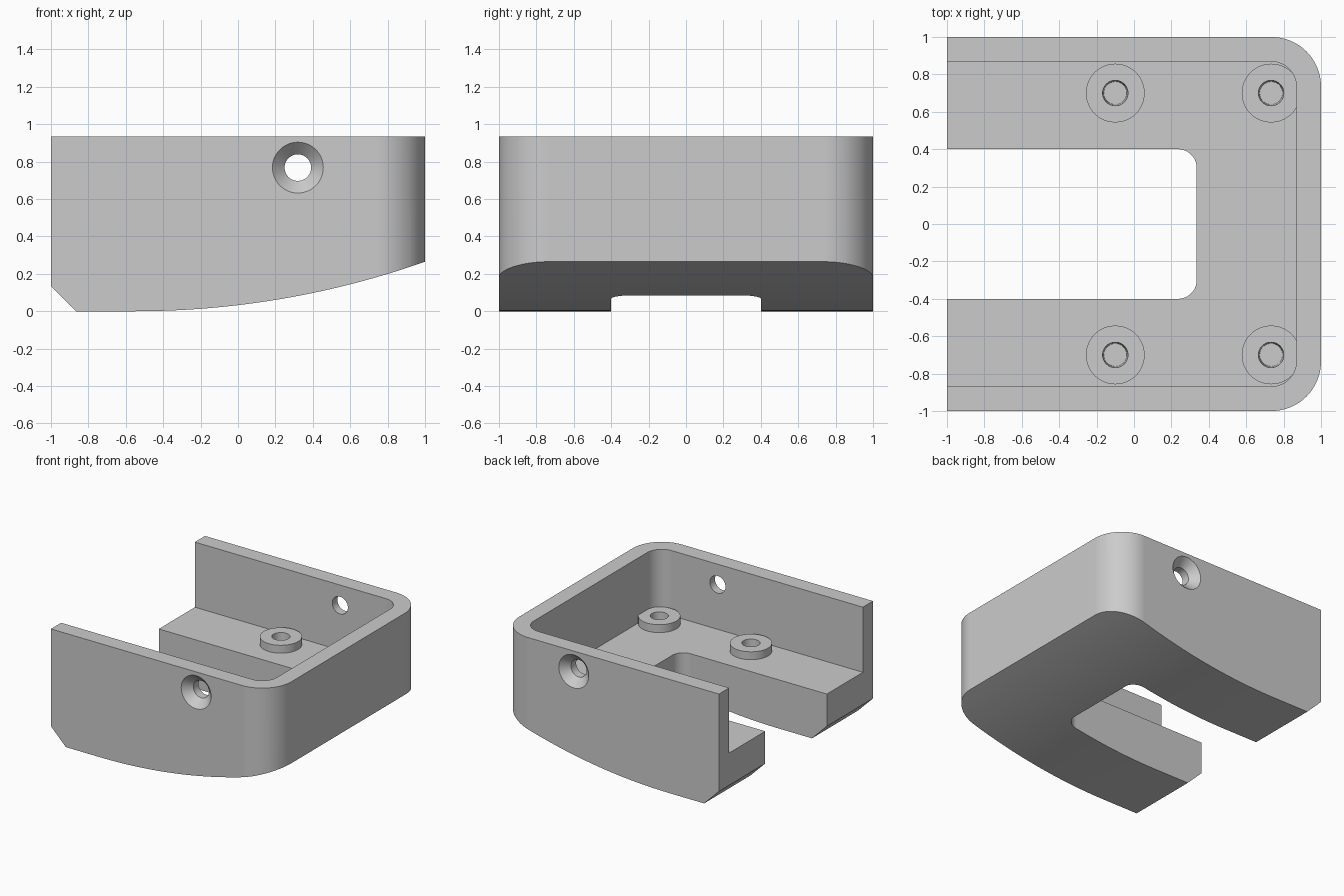
import bpy, bmesh, math
from mathutils import Matrix, Vector

cube = bpy.data.objects.get("Cube")
if cube:
    bpy.data.objects.remove(cube, do_unlink=True)

WALL, TOP, FLOOR = 0.132, 0.935, 0.4

grey = bpy.data.materials.new("plain grey")
grey.use_nodes = True
COLOUR = (0.6, 0.6, 0.6, 1)
grey.diffuse_color = COLOUR
grey.node_tree.nodes["Principled BSDF"].inputs["Base Color"].default_value = COLOUR


def finish(name, bm):
    bmesh.ops.recalc_face_normals(bm, faces=bm.faces)
    mesh = bpy.data.meshes.new(name)
    bm.to_mesh(mesh)
    bm.free()
    mesh.materials.append(grey)
    obj = bpy.data.objects.new(name, mesh)
    bpy.context.collection.objects.link(obj)
    return obj


def prism(name, points, lo, hi, axis="z"):
    """Extrude a flat outline between lo and hi along y or z."""
    bm = bmesh.new()
    place = (lambda p, h: (p[0], h, p[1])) if axis == "y" else (lambda p, h: (*p, h))
    face = bm.faces.new([bm.verts.new(place(p, lo)) for p in points])
    new = bmesh.ops.extrude_face_region(bm, geom=[face])["geom"]
    shift = Vector(place((0, 0), hi - lo))
    bmesh.ops.translate(bm, vec=shift, verts=[g for g in new if isinstance(g, bmesh.types.BMVert)])
    return finish(name, bm)


def turned(name, profile, matrix, sides=48):
    """Solid of revolution from (radius, height) pairs."""
    bm = bmesh.new()
    rings = []
    for r, h in profile:
        angles = [math.tau * i / sides for i in range(sides)]
        rings.append([bm.verts.new((r * math.cos(a), r * math.sin(a), h)) for a in angles])
    for a, b in zip(rings, rings[1:]):
        for i in range(sides):
            j = (i + 1) % sides
            bm.faces.new((a[i], a[j], b[j], b[i]))
    bm.faces.new(rings[0])
    bm.faces.new(rings[-1])
    bm.transform(matrix)
    return finish(name, bm)


def u_outline(end, half, radius, steps=16):
    """Strip running from beyond the open end to a rounded closed end."""
    arc = []
    for i in range(steps + 1):
        a = math.pi / 2 * i / steps
        arc.append((end - radius + radius * math.cos(a), half - radius + radius * math.sin(a)))
    upper = arc + [(-1.2, half)]
    return upper + [(x, -y) for x, y in reversed(upper)]


def combine(target, tool, operation):
    tool.hide_render = True
    mod = target.modifiers.new(operation.lower(), "BOOLEAN")
    mod.object, mod.operation, mod.solver = tool, operation, "EXACT"
    bpy.context.view_layer.objects.active = target
    bpy.ops.object.modifier_apply(modifier=mod.name)
    bpy.data.objects.remove(tool, do_unlink=True)


# Side silhouette with chamfered open end and curved underside
START, RADIUS = -0.55, 4.665
side = [(-1, TOP), (-1, 0.135), (-0.865, 0)]
for i in range(33):
    x = START + (1.02 - START) * i / 32
    side.append((x, RADIUS - math.sqrt(RADIUS ** 2 - (x - START) ** 2)))
side.append((1.02, TOP))
housing = prism("housing", side, -1.2, 1.2, "y")

# Rounded plan, interior and slot
combine(housing, prism("plan", u_outline(1, 1, 0.265), -0.2, 1.2), "INTERSECT")
combine(housing, prism("cavity", u_outline(1 - WALL, 1 - WALL, 0.133), FLOOR, 1.2), "DIFFERENCE")
combine(housing, prism("slot", u_outline(0.335, 0.4, 0.1), -0.2, 0.6), "DIFFERENCE")

# Four mounting bosses with blind holes
for x in (-0.1, 0.733):
    for y in (-0.7, 0.7):
        at = Matrix.Translation((x, y, 0))
        combine(housing, turned("boss", [(0.157, 0.35), (0.157, 0.465)], at), "UNION")
        combine(housing, turned("boss_hole", [(0.061, 0.25), (0.069, 0.5)], at), "DIFFERENCE")

# Countersunk screw holes through both side walls
across = Matrix.Translation((0.32, 0, 0.768)) @ Matrix.Rotation(math.pi / 2, 4, "X")
screw = [(0.156, -1.02), (0.071, -0.935), (0.071, 0.935), (0.156, 1.02)]
combine(housing, turned("screw_hole", screw, across), "DIFFERENCE")

# Smooth curved surfaces, crisp edges
bpy.ops.object.select_all(action="DESELECT")
housing.select_set(True)
bpy.context.view_layer.objects.active = housing
bpy.ops.object.shade_smooth_by_angle(angle=math.radians(25))
weighted = housing.modifiers.new("weighted_normals", "WEIGHTED_NORMAL")
weighted.keep_sharp = True
